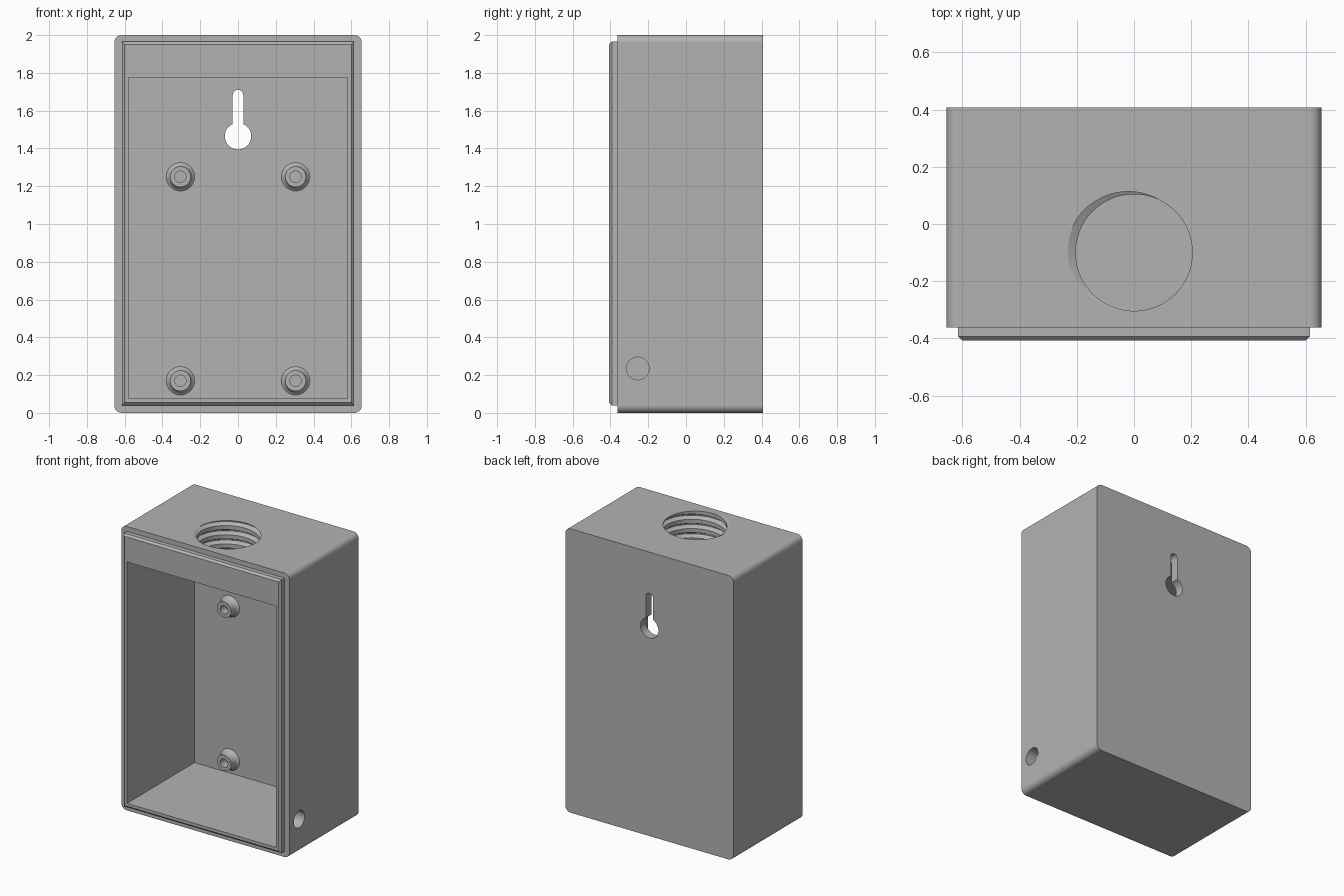
import bpy, bmesh
from math import sin, cos, pi, radians

old = bpy.data.objects.get("Cube")
if old:
    bpy.data.objects.remove(old)

grey = bpy.data.materials.new("plain grey")
grey.use_nodes = True
COLOUR = (0.45, 0.45, 0.45, 1)
grey.diffuse_color = COLOUR
grey.node_tree.nodes["Principled BSDF"].inputs["Base Color"].default_value = COLOUR

FRONT, SHOULDER, BACK, INNER = -0.407, -0.362, 0.407, 0.345


def finish(bm, name):
    bmesh.ops.recalc_face_normals(bm, faces=bm.faces)
    mesh = bpy.data.meshes.new(name)
    bm.to_mesh(mesh)
    bm.free()
    mesh.materials.append(grey)
    ob = bpy.data.objects.new(name, mesh)
    bpy.context.collection.objects.link(ob)
    return ob


def prism(name, outline, y0, y1, chamfer=0):
    """Extrude an (x, z) outline from y0 to y1, with an optional front chamfer."""
    bm = bmesh.new()
    front = bm.faces.new([bm.verts.new((x, y0, z)) for x, z in outline])
    new = bmesh.ops.extrude_face_region(bm, geom=[front], use_keep_orig=True)["geom"]
    for v in new:
        if isinstance(v, bmesh.types.BMVert):
            v.co.y = y1
    if chamfer:
        bmesh.ops.bevel(bm, geom=list(front.edges), offset=chamfer,
                        segments=1, affect='EDGES')
    return finish(bm, name)


def arc(cx, cz, r, a0, a1, n):
    return [(cx + r * cos(radians(a0 + (a1 - a0) * i / n)),
             cz + r * sin(radians(a0 + (a1 - a0) * i / n))) for i in range(n + 1)]


def rounded(w, z0, z1, r):
    corners = [(w - r, z1 - r), (r - w, z1 - r), (r - w, z0 + r), (w - r, z0 + r)]
    return [p for i, (x, z) in enumerate(corners)
            for p in arc(x, z, r, 90 * i, 90 * i + 90, 8)]


def rectangle(w, z0, z1):
    return [(-w, z0), (w, z0), (w, z1), (-w, z1)]


def combine(target, other, operation):
    mod = target.modifiers.new(operation.title(), 'BOOLEAN')
    mod.operation, mod.solver, mod.object = operation, 'EXACT', other
    bpy.context.view_layer.objects.active = target
    bpy.ops.object.modifier_apply(modifier=mod.name)
    bpy.data.objects.remove(other)


def smooth(ob, angle=30):
    bpy.ops.object.select_all(action='DESELECT')
    ob.select_set(True)
    bpy.context.view_layer.objects.active = ob
    bpy.ops.object.shade_smooth_by_angle(angle=radians(angle))


def thread_cutter(cy, pitch, turns, segments=64):
    """Solid screw: a helical grid, closed by a fan at each end."""
    profile = [(0, 0.232), (0.1, 0.232), (0.33, 0.204), (0.77, 0.204)]
    base = 2 - pitch * (turns - 1 + 0.51)
    rows = 4 * turns
    bm = bmesh.new()
    grid = {}
    for j in range(segments):
        for k in range(rows + (5 if j == 0 else 1)):
            f, r = profile[k % 4]
            a = 2 * pi * j / segments
            z = base + pitch * (k // 4 + f + j / segments)
            grid[j, k] = bm.verts.new((r * cos(a), cy + r * sin(a), z))

    def at(j, k):
        return grid[j, k] if j < segments else grid[0, k + 4]

    for j in range(segments):
        for k in range(rows):
            bm.faces.new((at(j, k), at(j + 1, k), at(j + 1, k + 1), at(j, k + 1)))
    for row, offset in ((0, -pitch), (rows, 2 * pitch)):
        loop = [at(j, row) for j in range(segments)]
        loop += [at(0, row + i) for i in (4, 3, 2, 1)]
        hub = bm.verts.new((0, cy, base + pitch * row / 4 + offset))
        for a, b in zip(loop, loop[1:] + loop[:1]):
            bm.faces.new((a, b, hub))
    bmesh.ops.triangulate(bm, faces=bm.faces)
    return finish(bm, "thread_cutter")


def boss(name, x, z, n=32):
    """Lathe a hollow stand-off with a flared foot on the inside of the back."""
    profile = [(0.078, -0.002), (0.067, 0.006), (0.059, 0.016), (0.055, 0.03),
               (0.055, 0.065), (0.03, 0.065), (0.03, 0.005)]
    bm = bmesh.new()
    rings = [[bm.verts.new((x + r * cos(2 * pi * i / n), INNER - h,
                            z + r * sin(2 * pi * i / n))) for i in range(n)]
             for r, h in profile]
    for a, b in zip(rings, rings[1:]):
        for i in range(n):
            j = (i + 1) % n
            bm.faces.new((a[i], a[j], b[j], b[i]))
    bm.faces.new(rings[-1])
    bm.faces.new(rings[0])
    ob = finish(bm, name)
    smooth(ob)


# Box shell with a stepped, chamfered front lip
box = prism("box", rounded(0.655, 0, 2, 0.04), SHOULDER, BACK)
lip = prism("lip", rectangle(0.615, 0.04, 1.965), FRONT, SHOULDER + 0.05, 0.014)
combine(box, lip, 'UNION')

# Deep cavity open at the front
combine(box, prism("cavity", rectangle(0.58, 0.075, 1.775), -1, INNER), 'DIFFERENCE')

# Keyhole slot in the back
keyhole = arc(0, 1.71 - 0.028, 0.028, 0, 180, 12) + arc(0, 1.465, 0.07, 113.6, 426.4, 36)
combine(box, prism("keyhole", keyhole, 0.2, 1), 'DIFFERENCE')

# Round side hole on the left wall
bm = bmesh.new()
ring = [bm.verts.new((0.4, y, z)) for y, z in arc(-0.255, 0.235, 0.06, 0, 352.5, 47)]
disc = bm.faces.new(ring)
for g in bmesh.ops.extrude_face_region(bm, geom=[disc], use_keep_orig=True)["geom"]:
    if isinstance(g, bmesh.types.BMVert):
        g.co.x = 0.9
combine(box, finish(bm, "side_hole"), 'DIFFERENCE')

# Threaded opening in the top
combine(box, thread_cutter(-0.1, 0.065, 6), 'DIFFERENCE')
smooth(box, 25)
weighted = box.modifiers.new("Weighted Normals", 'WEIGHTED_NORMAL')
weighted.keep_sharp = True

# Four mounting bosses
for side, x in (("left", 0.305), ("right", -0.305)):
    for level, z in (("upper", 1.25), ("lower", 0.17)):
        boss(f"{level}_{side}_boss", x, z)
